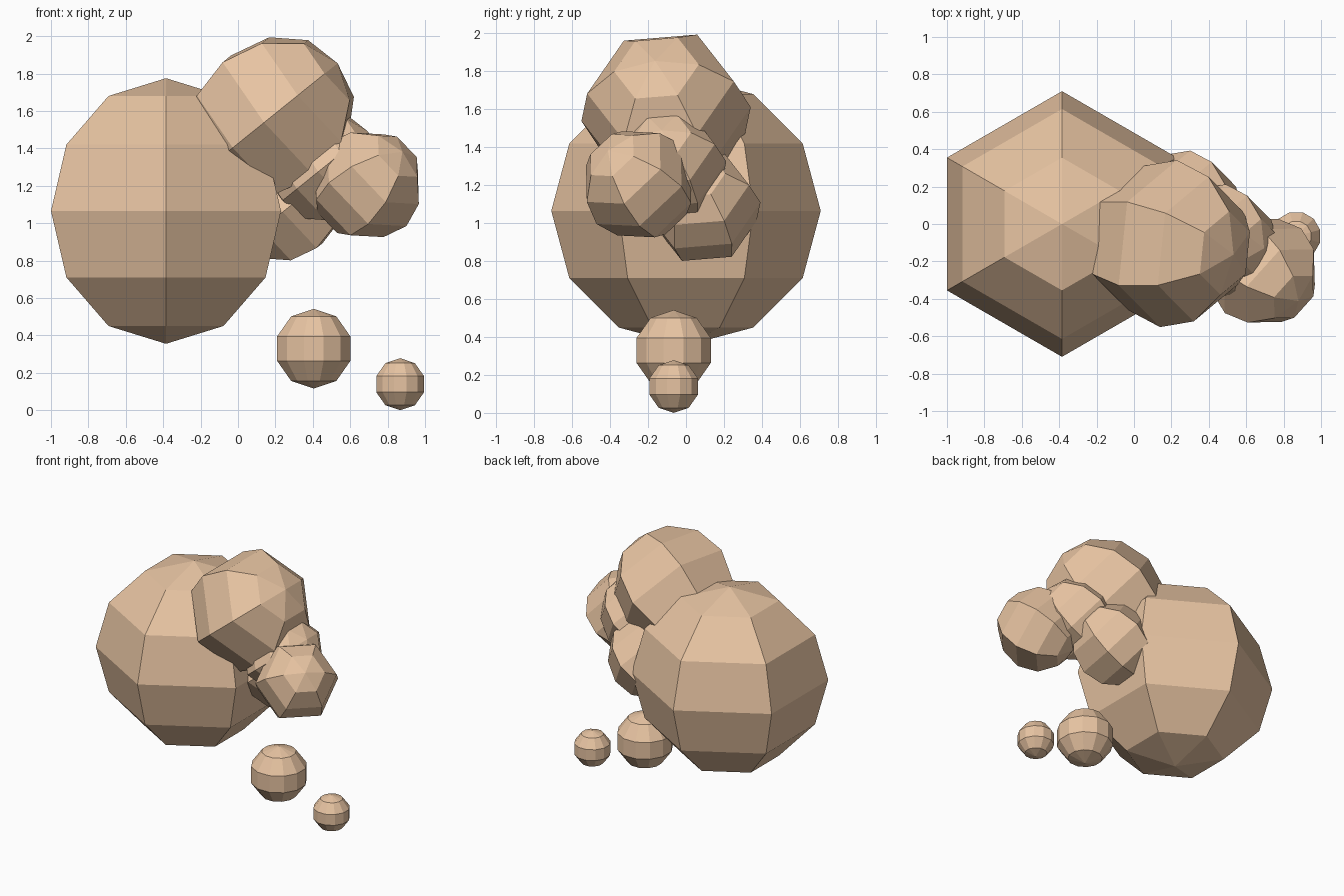
import bpy
from math import sin, cos, pi
from mathutils import Vector, Matrix

if "Cube" in bpy.data.objects:
    bpy.data.objects.remove(bpy.data.objects["Cube"])

mat = bpy.data.materials.new("tan")
mat.diffuse_color = (0.80, 0.55, 0.36, 1)
mat.use_nodes = True
mat.node_tree.nodes["Principled BSDF"].inputs["Base Color"].default_value = mat.diffuse_color


def ball(name, centre, radius, segs, rings, pole=(0, 0, 1), first=(0, -1, 0), phase=0.0):
    """Flat-shaded UV sphere: poles along 'pole', first meridian towards 'first'."""
    p = Vector(pole).normalized()
    f = Vector(first)
    f = (f - p * f.dot(p)).normalized()
    g = p.cross(f)
    frame = Matrix((f, g, p)).transposed()
    verts = [Vector((0, 0, radius))]
    for r in range(1, rings):
        t = pi * r / rings
        for s in range(segs):
            a = 2 * pi * (s + phase) / segs
            verts.append(Vector((sin(t) * cos(a), sin(t) * sin(a), cos(t))) * radius)
    verts.append(Vector((0, 0, -radius)))
    last = len(verts) - 1
    faces = []
    for s in range(segs):
        n = (s + 1) % segs
        faces.append((0, 1 + s, 1 + n))
        for r in range(rings - 2):
            a, b = 1 + r * segs, 1 + (r + 1) * segs
            faces.append((a + s, b + s, b + n, a + n))
        b = 1 + (rings - 2) * segs
        faces.append((last, b + n, b + s))
    mesh = bpy.data.meshes.new(name)
    mesh.from_pydata([frame @ v for v in verts], [], faces)
    mesh.update()
    mesh.materials.append(mat)
    ob = bpy.data.objects.new(name, mesh)
    ob.location = centre
    bpy.context.collection.objects.link(ob)


# Large upright puff
ball("main_puff", (-0.385, 0, 1.065), 0.71, 6, 6)

# Tilted puffs clustered on the right
tilt_a = dict(pole=(0.77, -0.13, 0.62), first=(0, -1, 0))
tilt_b = dict(pole=(0.62, -0.53, 0.58), first=(-0.7, -0.7, 0))
ball("upper_puff", (0.185, -0.105, 1.575), 0.45, 6, 6, **tilt_a)
ball("side_puff", (0.69, -0.25, 1.205), 0.305, 6, 6, **tilt_b)
ball("middle_puff", (0.46, -0.09, 1.30), 0.305, 6, 6, **tilt_a)
ball("lower_puff", (0.27, 0.09, 1.085), 0.305, 6, 6, **tilt_a)

# Trailing bubbles
ball("large_bubble", (0.405, -0.065, 0.329), 0.213, 12, 5, phase=0.5)
ball("small_bubble", (0.867, -0.065, 0.139), 0.139, 12, 5, phase=0.5)
